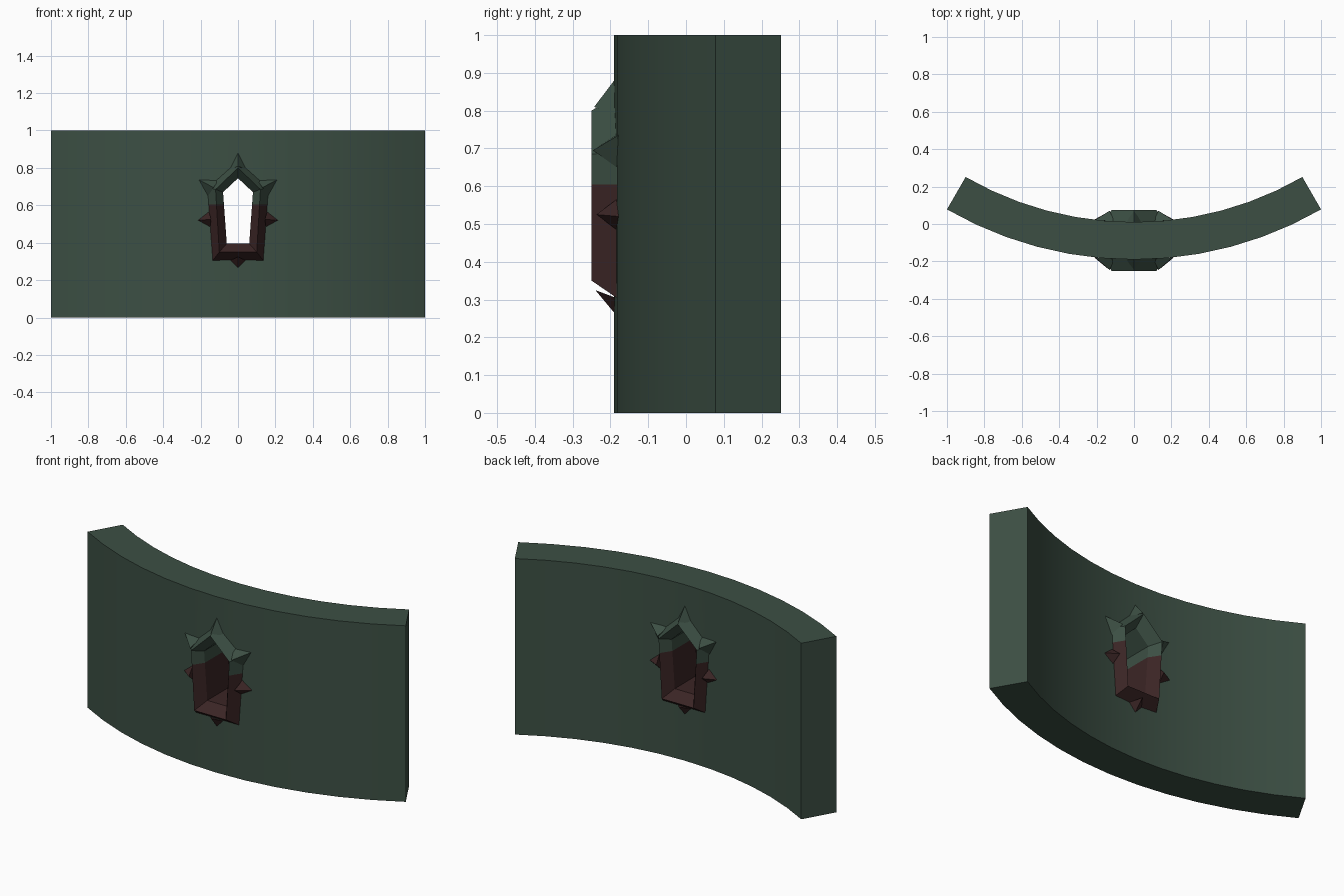
import bpy, bmesh, math

if "Cube" in bpy.data.objects:
    bpy.data.objects.remove(bpy.data.objects["Cube"])

CY, RO, RI = 1.81, 2.0, 1.8      # arc centre and radii of the curved wall
MID = -0.0875                    # plane halfway between front and back frames
SPLIT = 0.605                    # height where the frame changes colour


def material(name, rgb):
    m = bpy.data.materials.new(name)
    m.diffuse_color = (*rgb, 1)
    m.use_nodes = True
    m.node_tree.nodes["Principled BSDF"].inputs["Base Color"].default_value = m.diffuse_color
    return m


GREEN = material("dark_green", (0.045, 0.078, 0.057))
MAROON = material("dark_maroon", (0.043, 0.018, 0.018))


def finish(bm, name, mats):
    bmesh.ops.recalc_face_normals(bm, faces=bm.faces)
    me = bpy.data.meshes.new(name)
    bm.to_mesh(me)
    bm.free()
    ob = bpy.data.objects.new(name, me)
    bpy.context.collection.objects.link(ob)
    for m in mats:
        me.materials.append(m)
    return ob


def pentagon(top, shoulder, foot):
    (sx, sz), (fx, fz) = shoulder, foot
    return [(0, top), (sx, sz), (fx, fz), (-fx, fz), (-sx, sz)]


def skin(bm, rings):
    for a, b in zip(rings, rings[1:]):
        for i in range(len(a)):
            j = (i + 1) % len(a)
            bm.faces.new((a[i], a[j], b[j], b[i]))


# curved wall
bm = bmesh.new()
N = 12
rings = []
for i in range(N + 1):
    t = math.radians(-30 + 60 * i / N)
    rings.append([bm.verts.new((r * math.sin(t), CY - r * math.cos(t), z))
                  for r, z in ((RO, 0), (RO, 1), (RI, 1), (RI, 0))])
skin(bm, rings)
bm.faces.new(rings[0])
bm.faces.new(rings[-1])
wall = finish(bm, "curved_wall", [GREEN])

# cutter for the window opening
bm = bmesh.new()
cut = pentagon(0.775, (0.10, 0.68), (0.08, 0.37))
rings = [[bm.verts.new((x, y, z)) for x, z in cut] for y in (-0.5, 0.4)]
skin(bm, rings)
bm.faces.new(rings[0])
bm.faces.new(rings[1])
cutter = finish(bm, "window_cutter", [GREEN])
cutter.hide_render = True
cutter.hide_viewport = True
mod = wall.modifiers.new("window", "BOOLEAN")
mod.operation = "DIFFERENCE"
mod.solver = "EXACT"
mod.object = cutter

# window frame: chamfered pentagon ring on both sides with a tunnel between
outer = pentagon(0.84, (0.163, 0.69), (0.135, 0.305))
ridge = pentagon(0.80, (0.12, 0.685), (0.10, 0.35))
inner = pentagon(0.745, (0.08, 0.67), (0.06, 0.395))
bm = bmesh.new()
half = [(outer, -0.15), (outer, -0.184), (ridge, -0.25), (inner, -0.19)]
layers = half + [(p, 2 * MID - y) for p, y in reversed(half)]
skin(bm, [[bm.verts.new((x, y, z)) for x, z in p] for p, y in layers])

# spikes: tip, two base points on the wall, one raised point (x, z, y)
spikes = [
    ((0, 0.88), (-0.045, 0.79), (0.045, 0.79), (0, 0.81, -0.243)),
    ((0, 0.265), (-0.04, 0.306), (0.04, 0.306), (0, 0.325, -0.24)),
]
for s in (-1, 1):
    spikes.append(((s * 0.208, 0.735), (s * 0.105, 0.733), (s * 0.16, 0.65), (s * 0.13, 0.695, -0.246)))
    spikes.append(((s * 0.213, 0.52), (s * 0.156, 0.565), (s * 0.149, 0.485), (s * 0.143, 0.525, -0.237)))
for front in (True, False):
    for *base, (cx, cz, cy) in spikes:
        r = RO if front else RI
        v = [bm.verts.new((x, CY - math.sqrt(r * r - x * x), z)) for x, z in base]
        v.append(bm.verts.new((cx, cy if front else 2 * MID - cy, cz)))
        for f in ((0, 1, 2), (0, 1, 3), (1, 2, 3), (2, 0, 3)):
            bm.faces.new([v[i] for i in f])

# colour split by height
bmesh.ops.bisect_plane(bm, geom=bm.verts[:] + bm.edges[:] + bm.faces[:],
                       plane_co=(0, 0, SPLIT), plane_no=(0, 0, 1))
for f in bm.faces:
    f.material_index = 1 if f.calc_center_median().z < SPLIT else 0
finish(bm, "spiked_window_frame", [GREEN, MAROON])

# smooth the wall curve, keep its edges sharp
bpy.context.view_layer.objects.active = wall
wall.select_set(True)
bpy.ops.object.shade_smooth_by_angle(angle=math.radians(30))
